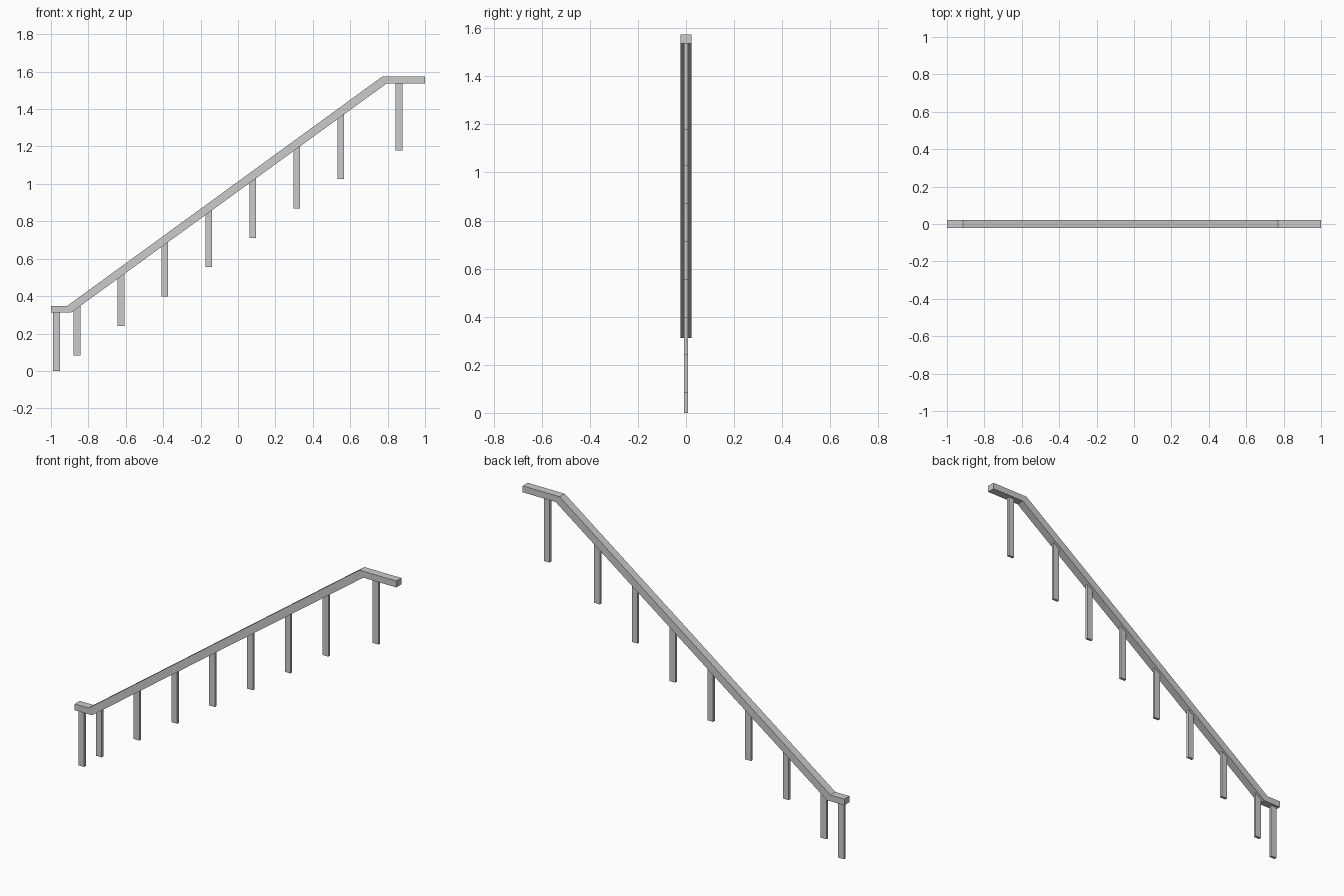
import bpy

if "Cube" in bpy.data.objects:
    bpy.data.objects.remove(bpy.data.objects["Cube"])

def prism(name, outline, depth):
    """Extrude an x-z outline symmetrically along y."""
    n = len(outline)
    verts = [(x, s * depth / 2, z) for s in (-1, 1) for x, z in outline]
    faces = [tuple(range(n)), tuple(reversed(range(n, 2 * n)))]
    faces += [(i, i + n, (i + 1) % n + n, (i + 1) % n) for i in range(n)]
    mesh = bpy.data.meshes.new(name)
    mesh.from_pydata(verts, [], faces)
    mesh.update()
    ob = bpy.data.objects.new(name, mesh)
    bpy.context.collection.objects.link(ob)
    return ob

# Handrail: level ends joined by a sloping run
top = [(-1, 0.347), (-0.914, 0.347), (0.77, 1.573), (1, 1.573)]
under = [(-1, 0.312), (-0.892, 0.312), (0.795, 1.537), (1, 1.537)]
for i, part in enumerate(("lower_rail", "sloping_rail", "upper_rail")):
    prism(part, [under[i], under[i + 1], top[i + 1], top[i]], 0.045)

def underside(x):
    (x0, z0), (x1, z1) = under[1], under[2]
    t = min(max((x - x0) / (x1 - x0), 0), 1)
    return z0 + t * (z1 - z0)

# Balusters: thin flat bars, cut to meet the underside of the rail
posts = [(-0.97, 0.0), (0.861, 1.178)]
posts += [(-0.861 + 0.235 * i, 0.083 + 0.1572 * i) for i in range(7)]
for i, (x, z) in enumerate(posts):
    a, b = x - 0.018, x + 0.018
    prism(f"baluster_{i + 1}", [(a, z), (b, z), (b, underside(b)), (a, underside(a))], 0.015)
